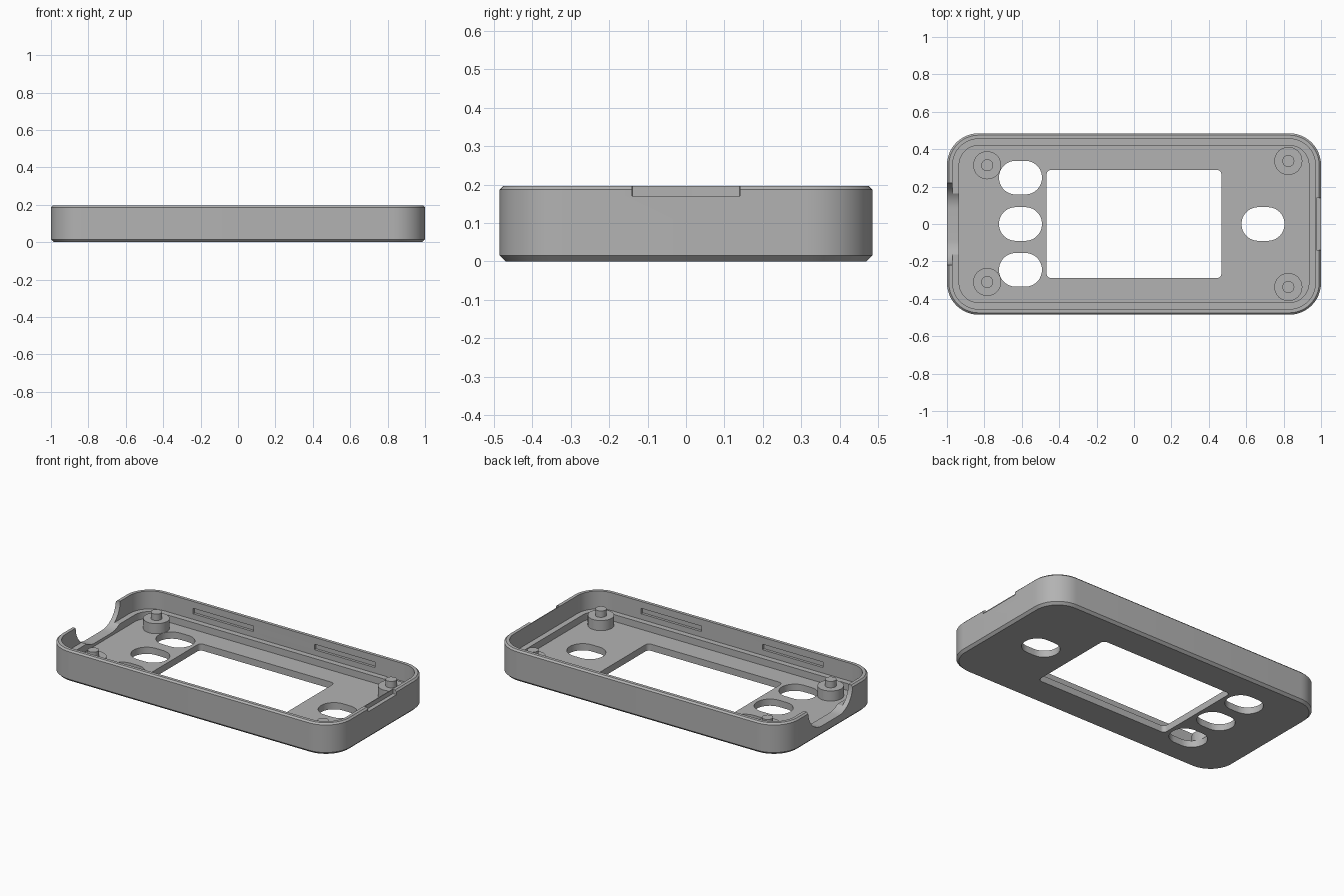
import bpy, bmesh, math
from mathutils import Matrix, Vector

cube = bpy.data.objects.get("Cube")
if cube:
    bpy.data.objects.remove(cube, do_unlink=True)

HX, HY, R, TOP = 1.0, 0.485, 0.17, 0.197
LEDGE, FLOOR = 0.085, 0.042

grey = bpy.data.materials.new("mid grey plastic")
grey.use_nodes = True
colour = (0.45, 0.45, 0.45, 1)
grey.diffuse_color = colour
grey.node_tree.nodes["Principled BSDF"].inputs["Base Color"].default_value = colour


def rounded_rect(hx, hy, r, steps=12):
    """Outline of a rounded rectangle centred on the origin."""
    pts = []
    for i, (sx, sy) in enumerate(((1, 1), (-1, 1), (-1, -1), (1, -1))):
        for k in range(steps + 1):
            a = math.pi / 2 * (i + k / steps)
            pts.append((sx * (hx - r) + r * math.cos(a), sy * (hy - r) + r * math.sin(a)))
    return pts


def loft(name, rings, matrix=Matrix()):
    """Closed solid through matching rings of (outline, height)."""
    bm = bmesh.new()
    loops = [[bm.verts.new(matrix @ Vector((x, y, z))) for x, y in pts] for pts, z in rings]
    for a, b in zip(loops, loops[1:]):
        for i in range(len(a)):
            j = (i + 1) % len(a)
            bm.faces.new((a[i], a[j], b[j], b[i]))
    bm.faces.new(loops[0][::-1])
    bm.faces.new(loops[-1])
    bmesh.ops.remove_doubles(bm, verts=bm.verts, dist=1e-5)
    bmesh.ops.recalc_face_normals(bm, faces=bm.faces)
    mesh = bpy.data.meshes.new(name)
    bm.to_mesh(mesh)
    bm.free()
    mesh.materials.append(grey)
    obj = bpy.data.objects.new(name, mesh)
    bpy.context.collection.objects.link(obj)
    return obj


def smooth(obj):
    bpy.ops.object.select_all(action="DESELECT")
    obj.select_set(True)
    bpy.context.view_layer.objects.active = obj
    bpy.ops.object.shade_smooth_by_angle(angle=math.radians(30))


def cut(target, hx, hy, r, height, matrix):
    """Subtract a rounded bar of the given height, centred on the matrix."""
    outline = rounded_rect(hx, hy, r)
    cutter = loft("cutter", [(outline, -height / 2), (outline, height / 2)], matrix)
    cutter.hide_render = True
    mod = target.modifiers.new("cut", "BOOLEAN")
    mod.operation, mod.solver, mod.object = "DIFFERENCE", "EXACT", cutter
    bpy.context.view_layer.objects.active = target
    bpy.ops.object.modifier_apply(modifier=mod.name)
    bpy.data.objects.remove(cutter, do_unlink=True)


# Tray: chamfered outside, thin rim, inner ledge and floor
profile = [(0.015, 0), (0, 0.015), (0, TOP - 0.01), (0.01, TOP), (0.03, TOP),
           (0.03, LEDGE), (0.065, LEDGE), (0.065, FLOOR)]
tray = loft("case_tray", [(rounded_rect(HX - d, HY - d, R - d), z) for d, z in profile])

# Screen window and button holes through the floor
at = Matrix.Translation
cut(tray, 0.467, 0.29, 0.025, 0.3, at((0, 0, 0)))
for x, y in ((-0.607, 0.248), (-0.607, 0), (-0.607, -0.245), (0.69, 0)):
    cut(tray, 0.115, 0.09, 0.0895, 0.3, at((x, y, 0)))

# Cable opening in one end wall, half of a lying capsule
cut(tray, 0.137, 0.22, 0.1365, 0.2, at((-1, 0, TOP)) @ Matrix.Rotation(math.pi / 2, 4, "Y"))

# Pry recess outside the other end wall
cut(tray, 0.025, 0.14, 0.0005, 0.054, at((1, 0, TOP)))

# Snap slots inside the long walls
for side in (-1, 1):
    for x in (-0.42, 0.42):
        cut(tray, 0.21, 0.016, 0.0005, 0.034, at((x, side * (HY - 0.03), 0.137)))
smooth(tray)

# Corner bosses with locating pins
spots = {"left_back": (0.825, 0.337), "left_front": (0.825, -0.337),
         "right_back": (-0.785, 0.314), "right_front": (-0.785, -0.31)}
for label, (x, y) in spots.items():
    rings = [(0.075, FLOOR - 0.01), (0.075, 0.105), (0.032, 0.105), (0.032, 0.145)]
    smooth(loft("boss_" + label, [(rounded_rect(r, r, r * 0.999, 8), z) for r, z in rings],
                at((x, y, 0))))
